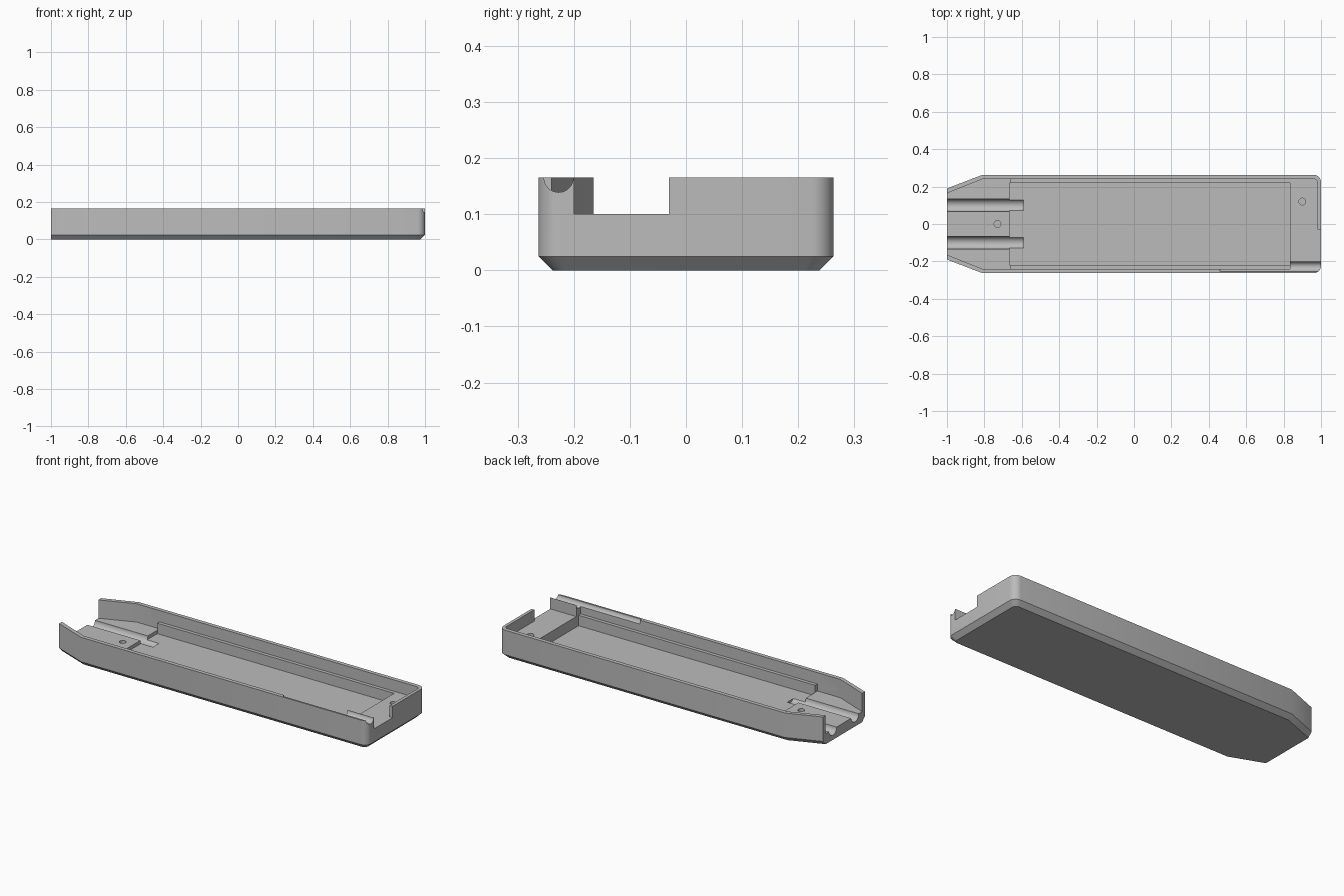
import bpy
import bmesh
import math
from mathutils import Matrix, Vector

if "Cube" in bpy.data.objects:
    bpy.data.objects.remove(bpy.data.objects["Cube"], do_unlink=True)

HEIGHT = 0.165
ABOVE = 0.3          # cutters end well above the rim
SHELF = 0.10         # ledges and rear deck
NOSE_DECK = 0.06     # deck at the tapered end
FLOOR = 0.04         # main compartment floor

grey = bpy.data.materials.new("plain grey")
grey.use_nodes = True
grey.diffuse_color = (0.5, 0.5, 0.5, 1)
grey.node_tree.nodes["Principled BSDF"].inputs["Base Color"].default_value = (0.5, 0.5, 0.5, 1)


def make_object(name, bm):
    bmesh.ops.recalc_face_normals(bm, faces=bm.faces)
    mesh = bpy.data.meshes.new(name)
    bm.to_mesh(mesh)
    bm.free()
    mesh.materials.append(grey)
    obj = bpy.data.objects.new(name, mesh)
    bpy.context.collection.objects.link(obj)
    return obj


def loft(name, sections):
    """Join matching outlines, given as (points, z), into a closed solid."""
    bm = bmesh.new()
    rings = [[bm.verts.new((x, y, z)) for x, y in pts] for pts, z in sections]
    for low, high in zip(rings, rings[1:]):
        for i in range(len(low)):
            j = (i + 1) % len(low)
            bm.faces.new((low[i], low[j], high[j], high[i]))
    bm.faces.new(rings[0])
    bm.faces.new(rings[-1])
    return make_object(name, bm)


def prism(name, pts, z0, z1=ABOVE):
    return loft(name, [(pts, z0), (pts, z1)])


def rod(name, start, end, radius, sides=32):
    start, end = Vector(start), Vector(end)
    axis = end - start
    turn = Vector((0, 0, 1)).rotation_difference(axis).to_matrix().to_4x4()
    bm = bmesh.new()
    bmesh.ops.create_cone(bm, cap_ends=True, segments=sides, radius1=radius,
                          radius2=radius, depth=axis.length,
                          matrix=Matrix.Translation((start + end) / 2) @ turn)
    return make_object(name, bm)


def round_corner(x, y, r, steps=8):
    """Quarter arc at the +x +y corner, running from the end to the side."""
    angles = [math.pi / 2 * i / steps for i in range(steps + 1)]
    return [(x - r + r * math.cos(a), y - r + r * math.sin(a)) for a in angles]


def mirrored(half):
    return half + [(x, -y) for x, y in reversed(half)]


def hull(half_width, end, nose, r):
    return mirrored(round_corner(end, half_width, r) + [(-0.81, half_width), (-1, nose)])


# Outer tray body with a chamfered underside
lower = hull(0.238, 0.975, 0.165, 0.025)
outer = hull(0.263, 1.0, 0.19, 0.04)
tray = loft("tray", [(lower, 0), (outer, 0.025), (outer, HEIGHT)])

# Upper cavity, open at the nose and through the end wall notch
back_side = [(-0.81, 0.24), (-1.05, 0.145)]
cavity = ([(x, -y) for x, y in reversed(back_side)]
          + [(0.835, -0.24), (0.835, -0.20), (1.05, -0.20), (1.05, -0.03), (0.982, -0.03)]
          + round_corner(0.982, 0.24, 0.02) + back_side)
nose_area = mirrored([(-0.664, 0.24)] + back_side)
compartment = mirrored([(0.835, 0.22), (-0.665, 0.22)])

cutters = [
    prism("cavity_cutter", cavity, SHELF),
    prism("nose_cutter", nose_area, NOSE_DECK),
    prism("compartment_cutter", compartment, FLOOR),
    # Wire groove along the front wall
    rod("side_groove_cutter", (0.46, -0.227, HEIGHT), (1.05, -0.227, HEIGHT), 0.026),
    # Screw holes
    rod("nose_hole_cutter", (-0.73, 0, 0.02), (-0.73, 0, ABOVE), 0.018),
    rod("deck_hole_cutter", (0.9, 0.12, 0.03), (0.9, 0.12, ABOVE), 0.018),
]
# Pair of half-round channels in the nose
for y in (-0.1, 0.1):
    cutters.append(rod("channel_cutter", (-1.05, y, NOSE_DECK), (-0.59, y, NOSE_DECK), 0.034))

# Cut everything from the tray
bpy.ops.object.select_all(action="DESELECT")
bpy.context.view_layer.objects.active = tray
tray.select_set(True)
for cutter in cutters:
    cutter.hide_render = True
    mod = tray.modifiers.new(cutter.name, "BOOLEAN")
    mod.operation = "DIFFERENCE"
    mod.solver = "EXACT"
    mod.object = cutter
    bpy.ops.object.modifier_apply(modifier=mod.name)
for cutter in cutters:
    bpy.data.objects.remove(cutter, do_unlink=True)

bpy.ops.object.shade_smooth_by_angle(angle=math.radians(30))
